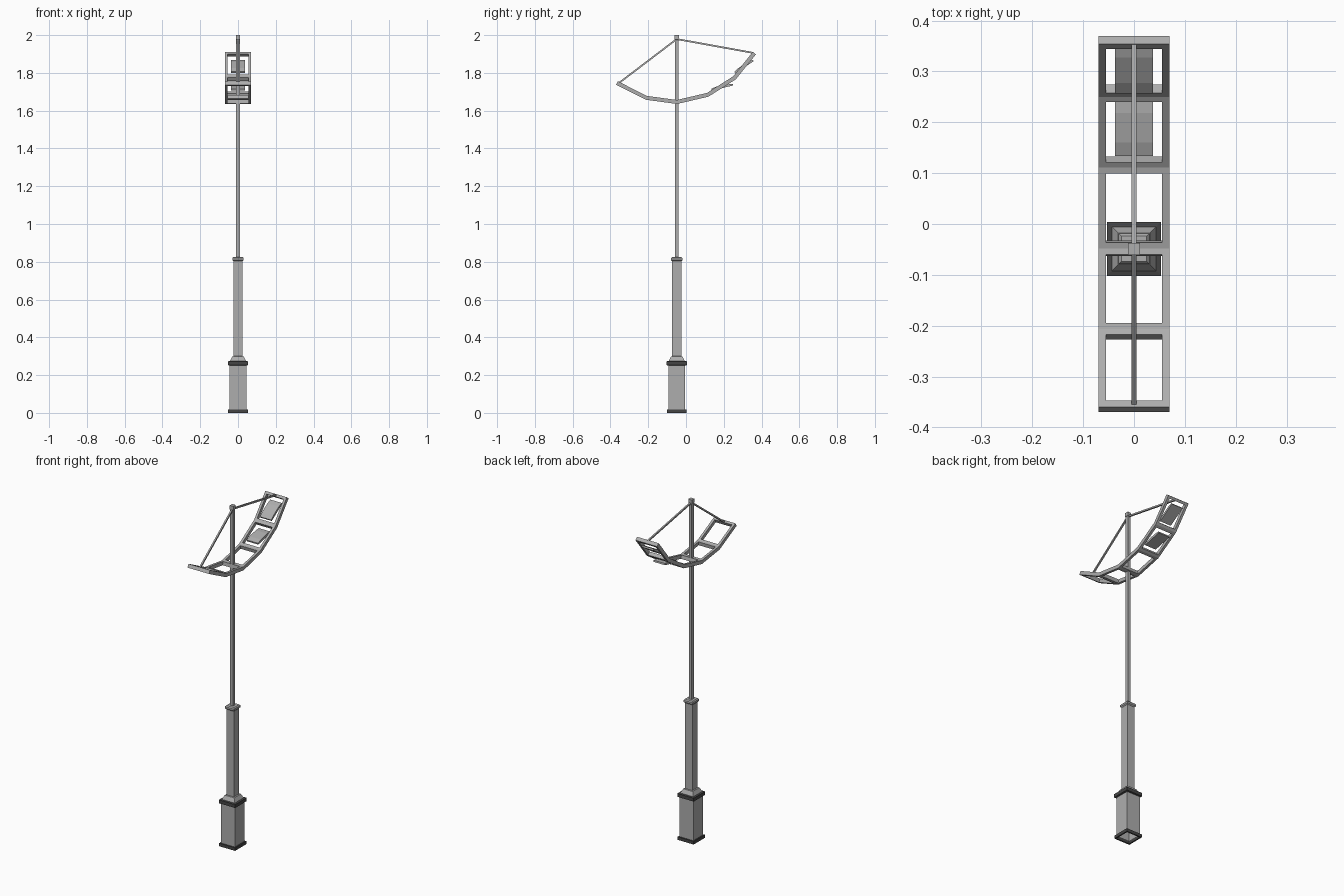
import bpy, bmesh, math
from mathutils import Vector

if "Cube" in bpy.data.objects:
    bpy.data.objects.remove(bpy.data.objects["Cube"])

PY = -0.049          # y of the post axis


def material(name, v):
    m = bpy.data.materials.new(name)
    m.diffuse_color = (v, v, v, 1)
    m.use_nodes = True
    m.node_tree.nodes["Principled BSDF"].inputs["Base Color"].default_value = m.diffuse_color
    return m


GREY = material("light grey metal", 0.42)
DARK = material("dark grey trim", 0.06)


def finish(name, bm, mat):
    bmesh.ops.recalc_face_normals(bm, faces=bm.faces)
    me = bpy.data.meshes.new(name)
    bm.to_mesh(me)
    bm.free()
    me.materials.append(mat)
    ob = bpy.data.objects.new(name, me)
    bpy.context.collection.objects.link(ob)
    return ob


def square_loft(name, stations, mat, cap=False, loop=False):
    """Stack of square rings (half width, z) around the post axis."""
    bm = bmesh.new()
    rings = [[bm.verts.new((sx * h, PY + sy * h, z))
              for sx, sy in ((-1, -1), (1, -1), (1, 1), (-1, 1))] for h, z in stations]
    pairs = list(zip(rings, rings[1:]))
    if loop:
        pairs.append((rings[-1], rings[0]))
    for a, b in pairs:
        for i in range(4):
            j = (i + 1) % 4
            bm.faces.new((a[i], a[j], b[j], b[i]))
    if cap:
        bm.faces.new(rings[-1])
    return finish(name, bm, mat)


def extrude_x(name, outline, x0, x1, mat):
    """Closed (y, z) outline extruded along x."""
    bm = bmesh.new()
    a = [bm.verts.new((x0, y, z)) for y, z in outline]
    b = [bm.verts.new((x1, y, z)) for y, z in outline]
    n = len(a)
    for i in range(n):
        j = (i + 1) % n
        bm.faces.new((a[i], a[j], b[j], b[i]))
    bm.faces.new(a)
    bm.faces.new(b)
    return finish(name, bm, mat)


def thick(path, t):
    """Outline of a (y, z) polyline thickened by t with mitred joints."""
    up, low = [], []
    for i, p in enumerate(path):
        p = Vector(p)
        dirs = []
        if i > 0:
            dirs.append((p - Vector(path[i - 1])).normalized())
        if i < len(path) - 1:
            dirs.append((Vector(path[i + 1]) - p).normalized())
        d = sum(dirs, Vector((0, 0))).normalized()
        n = Vector((-d.y, d.x)) * (t / 2 / d.dot(dirs[0]))
        up.append(p + n)
        low.append(p - n)
    return [tuple(v) for v in up + low[::-1]]


# pedestal: hollow box with dark plinth and cap
square_loft("plinth", [(0.044, 0), (0.052, 0), (0.052, 0.018), (0.044, 0.018)], DARK, loop=True)
square_loft("pedestal", [(0.0445, 0.002), (0.0445, 0.255)], GREY)
square_loft("pedestal_cap", [(0.0445, 0.25), (0.053, 0.253), (0.053, 0.273), (0.043, 0.275)], DARK)
square_loft("pedestal_shoulder", [(0.044, 0.272), (0.031, 0.298), (0.024, 0.3)], GREY)

# column, collar and pole
square_loft("column", [(0.0245, 0.298), (0.0245, 0.815)], GREY)
square_loft("collar", [(0.0245, 0.803), (0.030, 0.809), (0.030, 0.819), (0.025, 0.825)], GREY, cap=True)
square_loft("pole", [(0.0095, 0.82), (0.0095, 1.98)], GREY)
square_loft("pole_tip", [(0.009, 1.975), (0.0115, 1.977), (0.0115, 2.0)], GREY, cap=True)

# curved ladder frame
PATH = [(-0.365, 1.746), (-0.21, 1.668), (-0.048, 1.646), (0.115, 1.684), (0.257, 1.774), (0.362, 1.905)]
T = 0.021
for side, x0 in (("left", -0.07), ("right", 0.0555)):
    extrude_x("frame_rail_" + side, thick(PATH, T), x0, x0 + 0.0145, GREY)


def toward(i, j, d):
    a, b = Vector(PATH[i]), Vector(PATH[j])
    return tuple(a + (b - a).normalized() * d)


last = len(PATH) - 1
for i in range(last + 1):
    if i == 0:
        bar = [PATH[0], toward(0, 1, 0.015)]
    elif i == last:
        bar = [toward(i, i - 1, 0.015), PATH[i]]
    else:
        bar = [toward(i, i - 1, 0.014), PATH[i], toward(i, i + 1, 0.014)]
    extrude_x("frame_crossbar_%d" % i, thick(bar, T), -0.0555, 0.0555, GREY)

# two lamp panels with a gently domed top, tilted flatter than the frame
DOME = [(-0.058, -0.007), (0.058, -0.007), (0.058, 0.002), (0.03, 0.007), (-0.03, 0.007), (-0.058, 0.002)]
for k, (cy, cz, deg) in enumerate([(0.191, 1.727, 13), (0.306, 1.836, 33)]):
    c, s = math.cos(math.radians(deg)), math.sin(math.radians(deg))
    extrude_x("lamp_panel_%d" % (k + 1),
              [(cy + u * c - v * s, cz + u * s + v * c) for u, v in DOME], -0.037, 0.037, GREY)

# stay rods from the pole top to both frame ends
for name, end in (("front", (-0.357, 1.745)), ("back", (0.355, 1.906))):
    extrude_x("stay_rod_" + name, thick([(PY, 1.979), end], 0.009), -0.0045, 0.0045, GREY)
